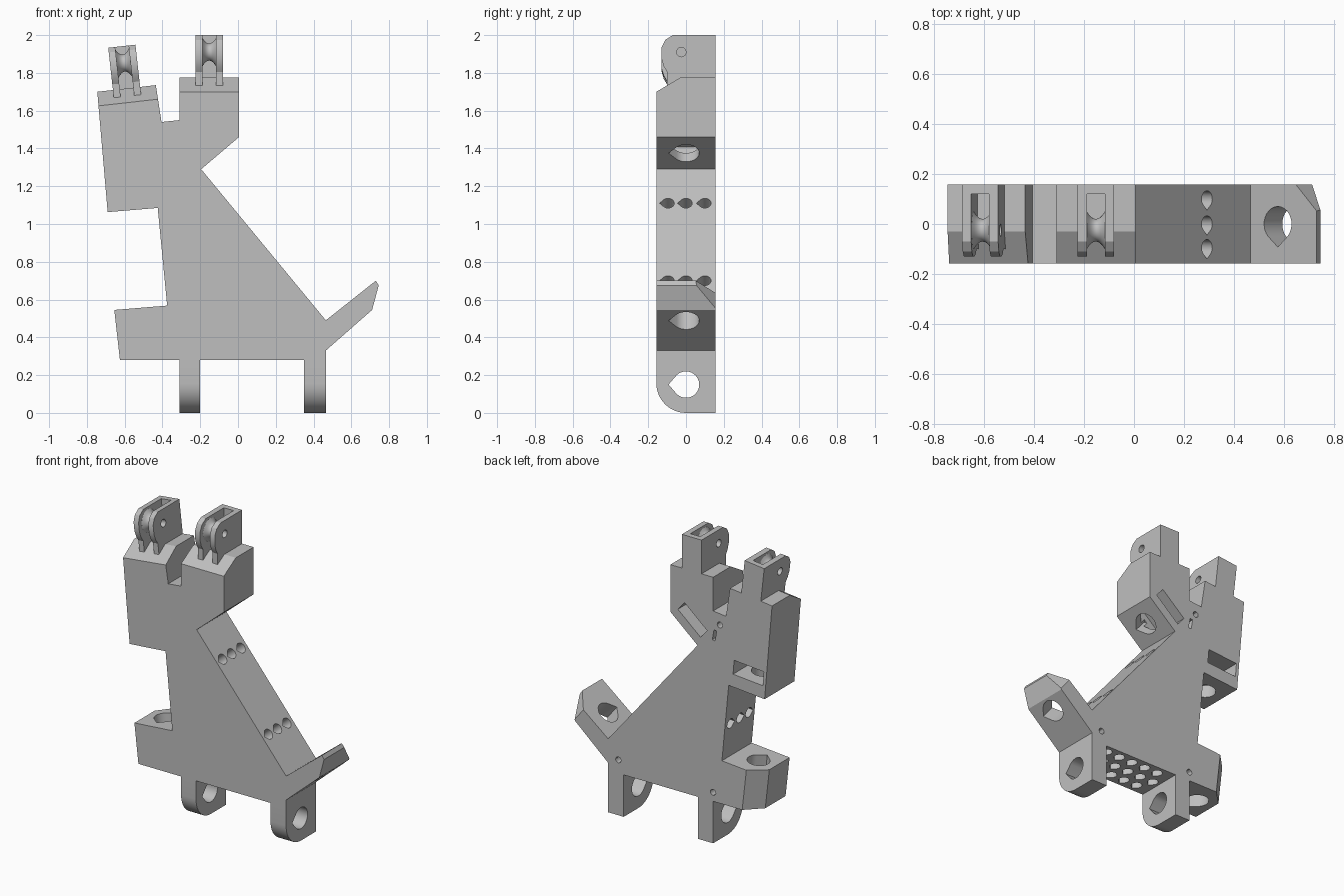
import bpy, bmesh
from math import pi, cos, sin, radians
from mathutils import Matrix, Vector

if "Cube" in bpy.data.objects:
    bpy.data.objects.remove(bpy.data.objects["Cube"])

grey = bpy.data.materials.new("plain_grey")
grey.use_nodes = True
grey.diffuse_color = (0.52, 0.52, 0.52, 1)
grey.node_tree.nodes["Principled BSDF"].inputs["Base Color"].default_value = grey.diffuse_color

HALF = 0.157  # half thickness of the plate


def frame(x, z, degrees=0):
    """Local frame on the plate: x turned by the angle in the front plane, y unchanged."""
    return Matrix.Translation((x, 0, z)) @ Matrix.Rotation(-radians(degrees), 4, 'Y')


def prism(bm, pts, axis, lo, hi, m=Matrix()):
    """Extrude an outline along a local axis."""
    place = {'x': lambda p, t: (t, p[0], p[1]),
             'y': lambda p, t: (p[0], t, p[1]),
             'z': lambda p, t: (p[0], p[1], t)}[axis]
    a, b = [[bm.verts.new(m @ Vector(place(p, t))) for p in pts] for t in (lo, hi)]
    faces = [bm.faces.new(a), bm.faces.new(b)]
    for i in range(len(pts)):
        j = (i + 1) % len(pts)
        faces.append(bm.faces.new((a[i], a[j], b[j], b[i])))
    bmesh.ops.recalc_face_normals(bm, faces=faces)


def rect(x0, x1, y0, y1):
    return [(x0, y0), (x1, y0), (x1, y1), (x0, y1)]


def circle(x, y, r, n=20):
    return [(x + r * cos(2 * pi * i / n), y + r * sin(2 * pi * i / n)) for i in range(n)]


def teardrop(x, y, r, tip, n=20):
    """Round hole with a point towards the front."""
    arc = [radians(-45 + 270 * i / n) for i in range(n + 1)]
    return [(x + r * cos(a), y + r * sin(a)) for a in arc] + [(x, y - tip)]


def finish(bm, name):
    mesh = bpy.data.meshes.new(name)
    bm.to_mesh(mesh)
    bm.free()
    mesh.materials.append(grey)
    obj = bpy.data.objects.new(name, mesh)
    bpy.context.collection.objects.link(obj)
    return obj


def cut(obj, bm):
    """Subtract a set of separate solids and discard the cutter."""
    tool = finish(bm, "cutter")
    tool.hide_render = True
    mod = obj.modifiers.new("cut", 'BOOLEAN')
    mod.operation, mod.solver, mod.object = 'DIFFERENCE', 'EXACT', tool
    bpy.context.view_layer.objects.active = obj
    bpy.ops.object.modifier_apply(modifier=mod.name)
    bpy.data.objects.remove(tool)


def smooth(obj):
    bpy.ops.object.select_all(action='DESELECT')
    obj.select_set(True)
    bpy.context.view_layer.objects.active = obj
    bpy.ops.object.shade_smooth_by_angle(angle=radians(30))


# Body plate with two heads, foot block and tail
outline = [(-0.625, 0.28), (-0.655, 0.545), (-0.375, 0.568), (-0.425, 1.085),
           (-0.69, 1.063), (-0.745, 1.70), (-0.435, 1.735), (-0.405, 1.54),
           (-0.31, 1.55), (-0.31, 1.775), (0.005, 1.775), (0.005, 1.46),
           (-0.195, 1.29), (0.465, 0.49), (0.73, 0.70), (0.745, 0.675),
           (0.71, 0.545), (0.465, 0.33), (0.465, 0.28)]
bm = bmesh.new()
prism(bm, outline, 'y', -HALF, HALF)
body = finish(bm, "body")

left_head = frame(-0.59, 1.7175, 6.4)
right_head = frame(-0.1525, 1.775)
tail = frame(0.465, 0.49, 38.4)
foot = frame(-0.625, 0.28, 6.5)
chin = frame(-0.095, 1.375, 40.4)
jaw = frame(-0.56, 1.074, 4.7)
slope = frame(-0.195, 1.29, -50.5)
neck = frame(-0.4, 0.8, 95.5)
belly = frame(0.075, 0.28, 180)

# Chamfers, rear pockets and pin holes
bm = bmesh.new()
for m in (left_head, right_head):
    prism(bm, [(-0.284, -0.15), (-0.03, 0), (0.055, 0.05), (-0.284, 0.05)], 'x', -0.165, 0.17, m)
prism(bm, [(0.45, -0.06), (0.45, 0.3), (0.09, 0.3)], 'z', -0.3, 0.1, tail)
prism(bm, [(-0.1, -0.043), (-0.1, 0.3), (0.243, 0.3)], 'z', -0.1, 0.35, foot)
prism(bm, rect(-0.11, 0.11, 0.06, 0.135), 'y', -0.08, 0.2, chin)
prism(bm, rect(-0.11, 0.11, 0.085, 0.18), 'y', -0.08, 0.2, jaw)
for x, z in ((0.39, 0.37), (-0.31, 0.34), (-0.36, 1.47)):
    prism(bm, circle(x, z, 0.02, 12), 'y', 0.0, 0.2)
prism(bm, rect(-0.01, 0.01, -0.035, 0.035), 'y', 0.08, 0.2, frame(-0.32, 1.39, 10))
cut(body, bm)

# Pointed cord holes
bm = bmesh.new()
big = (0.07, 0.092)
small = (0.033, 0.045)
prism(bm, teardrop(0.14, 0, *big), 'z', -0.25, 0.05, tail)
prism(bm, teardrop(0.12, 0, *big), 'z', -0.1, 0.4, foot)
prism(bm, teardrop(0, 0, *big), 'z', -0.05, 0.1, chin)
prism(bm, teardrop(0, 0, *big), 'z', -0.05, 0.13, jaw)
for y in (-0.095, 0, 0.1):
    for along in (0.233, 0.765):
        prism(bm, teardrop(along, y, *small), 'z', -0.12, 0.05, slope)
    prism(bm, teardrop(0, y, *small), 'z', -0.12, 0.05, neck)
    for i in range(5):
        shift = 0.05 if y == 0 else 0
        prism(bm, teardrop(-0.225 + 0.1 * i + shift, y, *small), 'z', -0.1, 0.05, belly)
cut(body, bm)
smooth(body)

# Legs with a rounded front corner and a pointed axle hole
leg_side = [(HALF, 0.28), (HALF, 0), (0, 0)]
leg_side += [(-HALF * sin(a), HALF - HALF * cos(a)) for a in [pi / 2 * i / 12 for i in range(1, 13)]]
leg_side.append((-HALF, 0.28))
for name, x0, x1 in (("right_leg", -0.31, -0.2), ("left_leg", 0.35, 0.465)):
    bm = bmesh.new()
    prism(bm, leg_side, 'x', x0, x1)
    leg = finish(bm, name)
    bm = bmesh.new()
    hole = [(-v, u + 0.15) for u, v in teardrop(0, 0, *big)]
    prism(bm, [(-y, z) for y, z in hole], 'x', x0 - 0.05, x1 + 0.05)
    cut(leg, bm)
    smooth(leg)

# Slotted pulley brackets on the heads
bracket_side = [(HALF, -0.1), (HALF, 0.225), (-0.07, 0.225), (-0.11, 0.2),
                (-0.13, 0.16), (-0.13, 0.1), (-0.118, 0.06), (-0.1, 0.03), (-0.1, -0.1)]
for side, m in (("right", left_head), ("left", right_head)):
    bm = bmesh.new()
    prism(bm, bracket_side, 'x', -0.0725, 0.0725, m)
    bracket = finish(bm, side + "_bracket")
    bm = bmesh.new()
    prism(bm, rect(-0.2, 0.12, -0.05, 0.3), 'x', -0.036, 0.036, m)
    cut(bracket, bm)
    bm = bmesh.new()
    prism(bm, circle(-0.025, 0.135, 0.025, 16), 'x', -0.1, 0.1, m)
    cut(bracket, bm)
    smooth(bracket)

    # Grooved wheel, spun from its profile
    bm = bmesh.new()
    groove = [(-0.036, 0)]
    groove += [(0.036 * t / 4, 0.045 + 0.03 * (t / 4) ** 2) for t in range(-4, 5)]
    groove.append((0.036, 0))
    verts = [bm.verts.new((x, 0, r)) for x, r in groove]
    edges = [bm.edges.new(pair) for pair in zip(verts, verts[1:])]
    bmesh.ops.spin(bm, geom=verts + edges, cent=(0, 0, 0), axis=(1, 0, 0), angle=2 * pi, steps=28)
    bmesh.ops.remove_doubles(bm, verts=bm.verts, dist=0.0005)
    bmesh.ops.recalc_face_normals(bm, faces=bm.faces)
    bmesh.ops.transform(bm, matrix=m @ Matrix.Translation((0, -0.025, 0.135)), verts=bm.verts)
    smooth(finish(bm, side + "_pulley"))
